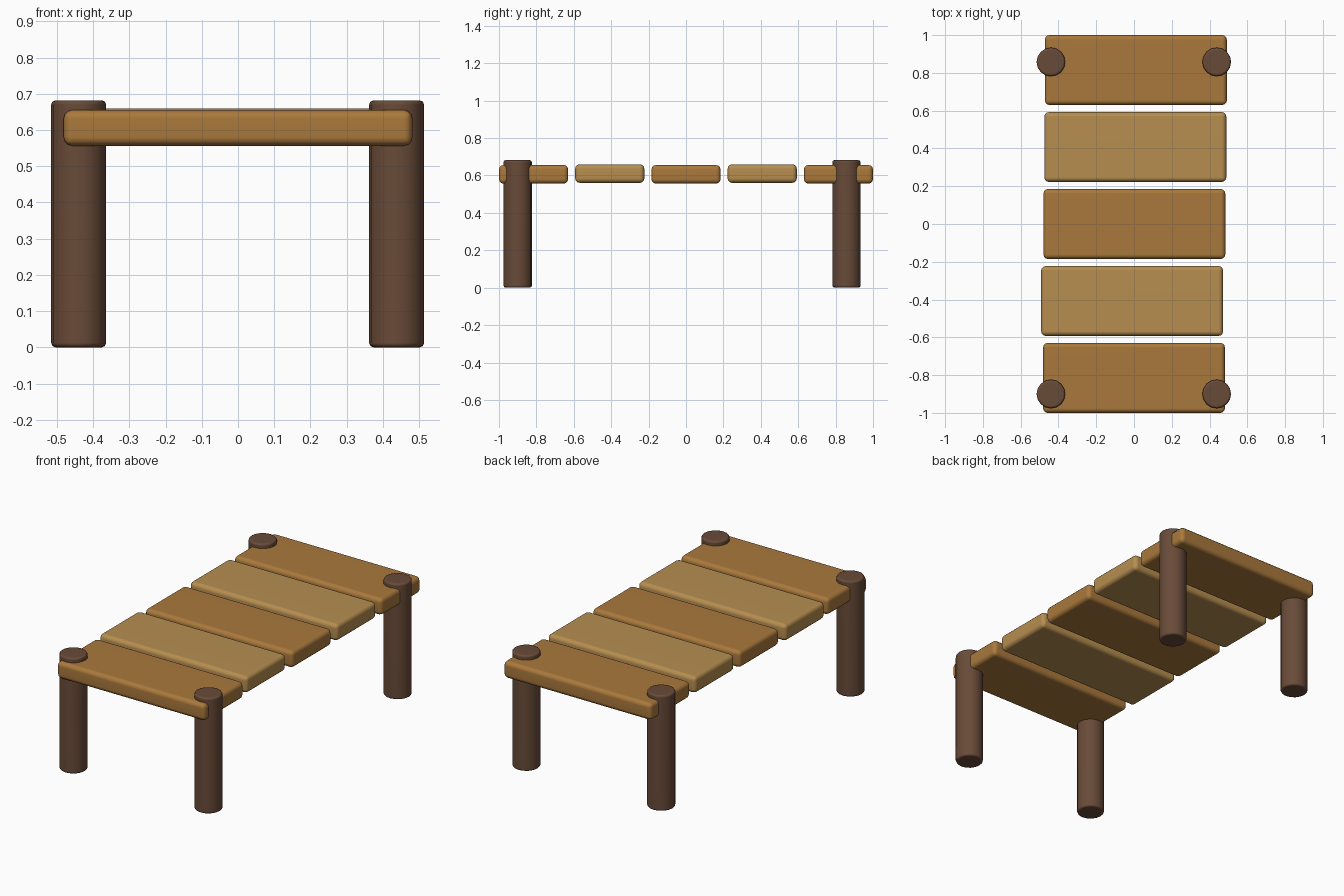
import bpy, bmesh, math
from mathutils import Matrix, Vector

if "Cube" in bpy.data.objects:
    bpy.data.objects.remove(bpy.data.objects["Cube"])


def material(name, color):
    m = bpy.data.materials.new(name)
    m.diffuse_color = (*color, 1)
    m.use_nodes = True
    m.node_tree.nodes["Principled BSDF"].inputs["Base Color"].default_value = m.diffuse_color
    return m


def finish(bm, name, mat, location):
    """Turn the bmesh into a softly shaded object."""
    mesh = bpy.data.meshes.new(name)
    bm.to_mesh(mesh)
    bm.free()
    mesh.materials.append(mat)
    obj = bpy.data.objects.new(name, mesh)
    obj.location = location
    bpy.context.collection.objects.link(obj)
    bpy.ops.object.select_all(action='DESELECT')
    obj.select_set(True)
    bpy.context.view_layer.objects.active = obj
    bpy.ops.object.shade_smooth_by_angle(angle=math.radians(50))
    normals = obj.modifiers.new("weighted_normals", 'WEIGHTED_NORMAL')
    normals.keep_sharp = True
    return obj


def plank(name, size, location, mat):
    bm = bmesh.new()
    bmesh.ops.create_cube(bm, size=1)
    bmesh.ops.scale(bm, vec=Vector(size), verts=bm.verts)
    bmesh.ops.bevel(bm, geom=bm.edges[:], offset=0.024, segments=3,
                    profile=0.5, affect='EDGES')
    return finish(bm, name, mat, location)


def post(name, radius, height, location, mat):
    bm = bmesh.new()
    bmesh.ops.create_cone(bm, cap_ends=True, segments=16, radius1=radius,
                          radius2=radius, depth=height,
                          matrix=Matrix.Translation((0, 0, height / 2)))
    rims = [e for e in bm.edges if any(len(f.verts) > 4 for f in e.link_faces)]
    bmesh.ops.bevel(bm, geom=rims, offset=0.012, segments=2,
                    profile=0.5, affect='EDGES')
    return finish(bm, name, mat, location)


dark_plank = material("dark_plank_wood", (0.40, 0.19, 0.045))
light_plank = material("light_plank_wood", (0.47, 0.27, 0.08))
post_wood = material("post_wood", (0.14, 0.07, 0.04))

# Deck planks, alternating in tone and height, each slightly shifted sideways
for i, shift in enumerate([0, -0.01, 0.002, 0.007, 0.01]):
    light = i % 2
    plank(f"deck_plank_{i + 1}", (0.963, 0.37, 0.099),
          (shift, (i - 2) * 0.4075, 0.61 if light else 0.606),
          light_plank if light else dark_plank)

# Corner posts, poking up through the end planks
for end, y in (("front", -0.9), ("back", 0.858)):
    for side, x in (("left", -0.44), ("right", 0.438)):
        post(f"{end}_{side}_post", 0.076, 0.682, (x, y, 0), post_wood)
